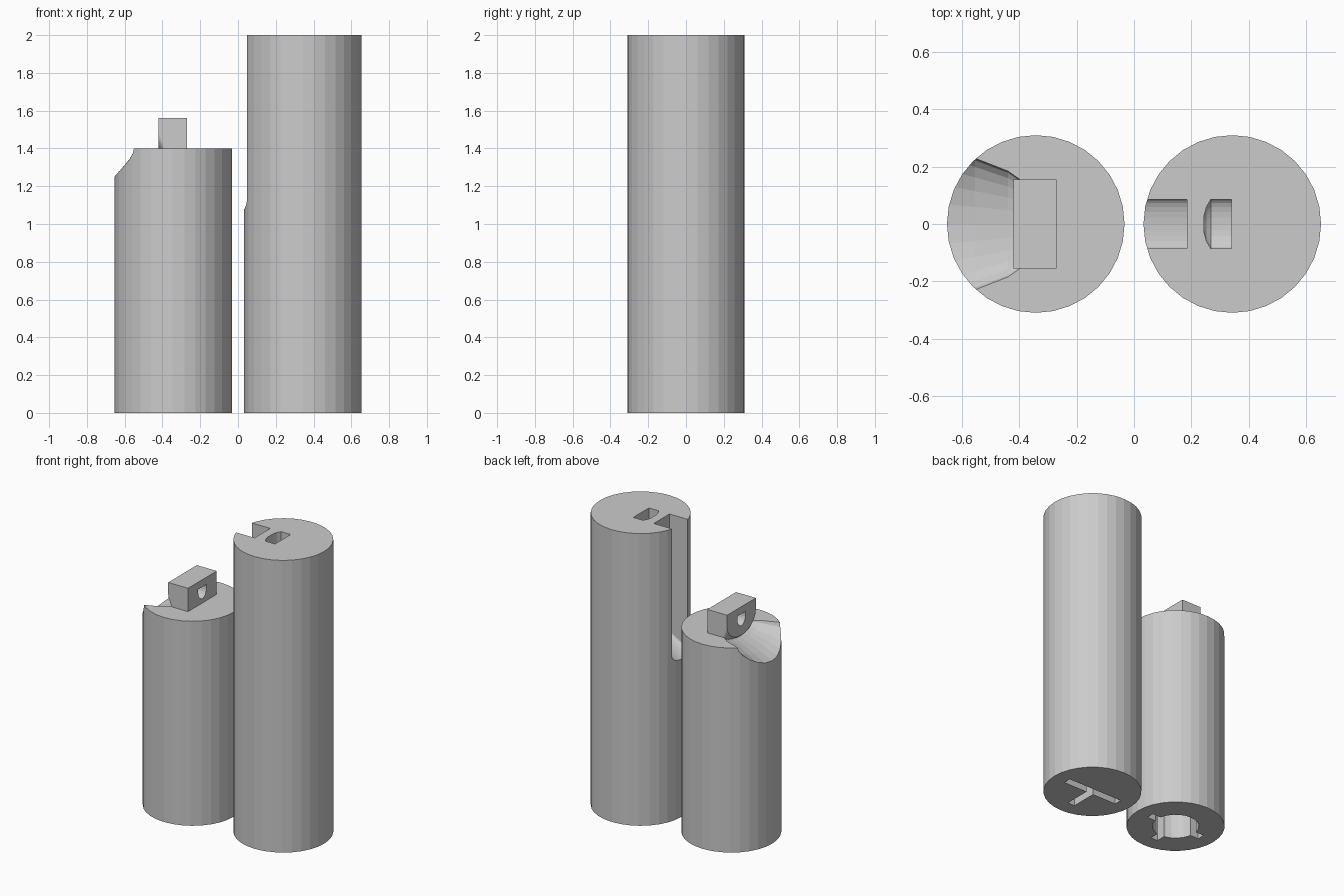
import bpy, bmesh, math

if "Cube" in bpy.data.objects:
    bpy.data.objects.remove(bpy.data.objects["Cube"])

R, CX = 0.31, 0.343          # cylinder radius and offset from the middle
SHORT, TALL = 1.4, 2.0       # cylinder heights

grey = bpy.data.materials.new("plain grey")
grey.use_nodes = True
grey.diffuse_color = (0.6, 0.6, 0.6, 1)
grey.node_tree.nodes["Principled BSDF"].inputs["Base Color"].default_value = (0.6, 0.6, 0.6, 1)


def make(name, bm):
    bmesh.ops.recalc_face_normals(bm, faces=bm.faces)
    mesh = bpy.data.meshes.new(name)
    bm.to_mesh(mesh)
    bm.free()
    mesh.materials.append(grey)
    ob = bpy.data.objects.new(name, mesh)
    bpy.context.collection.objects.link(ob)
    return ob


def cylinder(name, x, radius, z0, z1, sides=32):
    bm = bmesh.new()
    bmesh.ops.create_cone(bm, cap_ends=True, segments=sides, radius1=radius,
                          radius2=radius, depth=z1 - z0)
    bmesh.ops.translate(bm, verts=bm.verts, vec=(x, 0, (z0 + z1) / 2))
    return make(name, bm)


def box(name, x0, x1, y0, y1, z0, z1):
    bm = bmesh.new()
    bmesh.ops.create_cube(bm, size=1)
    bmesh.ops.scale(bm, verts=bm.verts, vec=(x1 - x0, y1 - y0, z1 - z0))
    bmesh.ops.translate(bm, verts=bm.verts,
                        vec=((x0 + x1) / 2, (y0 + y1) / 2, (z0 + z1) / 2))
    return make(name, bm)


def trough(name, sections, arc=12):
    """Loft along x: flat top, straight sides, elliptical bottom.
    Each section is (x, half width, top, side foot, bottom sag)."""
    bm = bmesh.new()
    rings = []
    for x, w, top, foot, sag in sections:
        pts = [(w, top)]
        for i in range(arc + 1):
            a = math.pi * i / arc
            pts.append((w * math.cos(a), foot - sag * math.sin(a)))
        pts.append((-w, top))
        rings.append([bm.verts.new((x, y, z)) for y, z in pts])
    n = len(rings[0])
    for a, b in zip(rings, rings[1:]):
        for i in range(n):
            j = (i + 1) % n
            bm.faces.new((a[i], a[j], b[j], b[i]))
    bm.faces.new(rings[0])
    bm.faces.new(rings[-1])
    return make(name, bm)


def cut(target, cutters):
    for c in cutters:
        m = target.modifiers.new("cut", 'BOOLEAN')
        m.operation, m.solver, m.object = 'DIFFERENCE', 'EXACT', c
    bpy.context.view_layer.update()
    dg = bpy.context.evaluated_depsgraph_get()
    mesh = bpy.data.meshes.new_from_object(target.evaluated_get(dg))
    target.modifiers.clear()
    target.data = mesh
    for c in cutters:
        bpy.data.objects.remove(c)


def tee(x, depth):
    """T-shaped recess in the underside."""
    return [box("tee_bar", x - 0.21, x + 0.21, -0.027, 0.027, -0.1, depth),
            box("tee_stem", x - 0.027, x + 0.027, -0.21, 0.01, -0.1, depth)]


# Tall cylinder: side slot with sloping rounded floor, top pocket, T recess
tall = cylinder("tall_cylinder", CX, R, 0, TALL)
slot = trough("slot", [(0.0, 0.085, 2.1, 1.09, 0.03),
                       (0.185, 0.085, 2.1, 1.2, 0.03)])
pocket = trough("pocket", [(0.245, 0.03, 2.1, 1.86, 0.01),
                           (0.253, 0.06, 2.1, 1.86, 0.02),
                           (0.268, 0.085, 2.1, 1.86, 0.03),
                           (0.34, 0.085, 2.1, 1.88, 0.03)])
cut(tall, [slot, pocket] + tee(CX, 0.1))

# Short cylinder: flared spout at the rim, keyed round socket underneath
short = cylinder("short_cylinder", -CX, R, 0, SHORT)
spout = trough("spout", [(-0.75, 0.30, 1.6, SHORT, 0.19),
                         (-0.653, 0.265, 1.6, SHORT, 0.148),
                         (-0.555, 0.23, 1.6, SHORT, 0.105),
                         (-0.44, 0.185, 1.6, SHORT, 0.055),
                         (-0.39, 0.15, 1.6, SHORT, 0.035)])
socket = cylinder("socket", -CX, 0.148, -0.1, 0.3, 24)
cut(short, [spout, socket] + tee(-CX, 0.3))

# Latch block on the short cylinder, rounded under its outer face, with a hole
block = trough("latch_block", [(-0.42, 0.155, 1.56, 1.48, 0.115),
                               (-0.39, 0.155, 1.56, 1.40, 0.06),
                               (-0.27, 0.155, 1.56, 1.39, 0.06)])
hole = trough("hole", [(-0.5, 0.045, 1.51, 1.49, 0.06),
                       (-0.2, 0.045, 1.51, 1.49, 0.06)])
cut(block, [hole])
